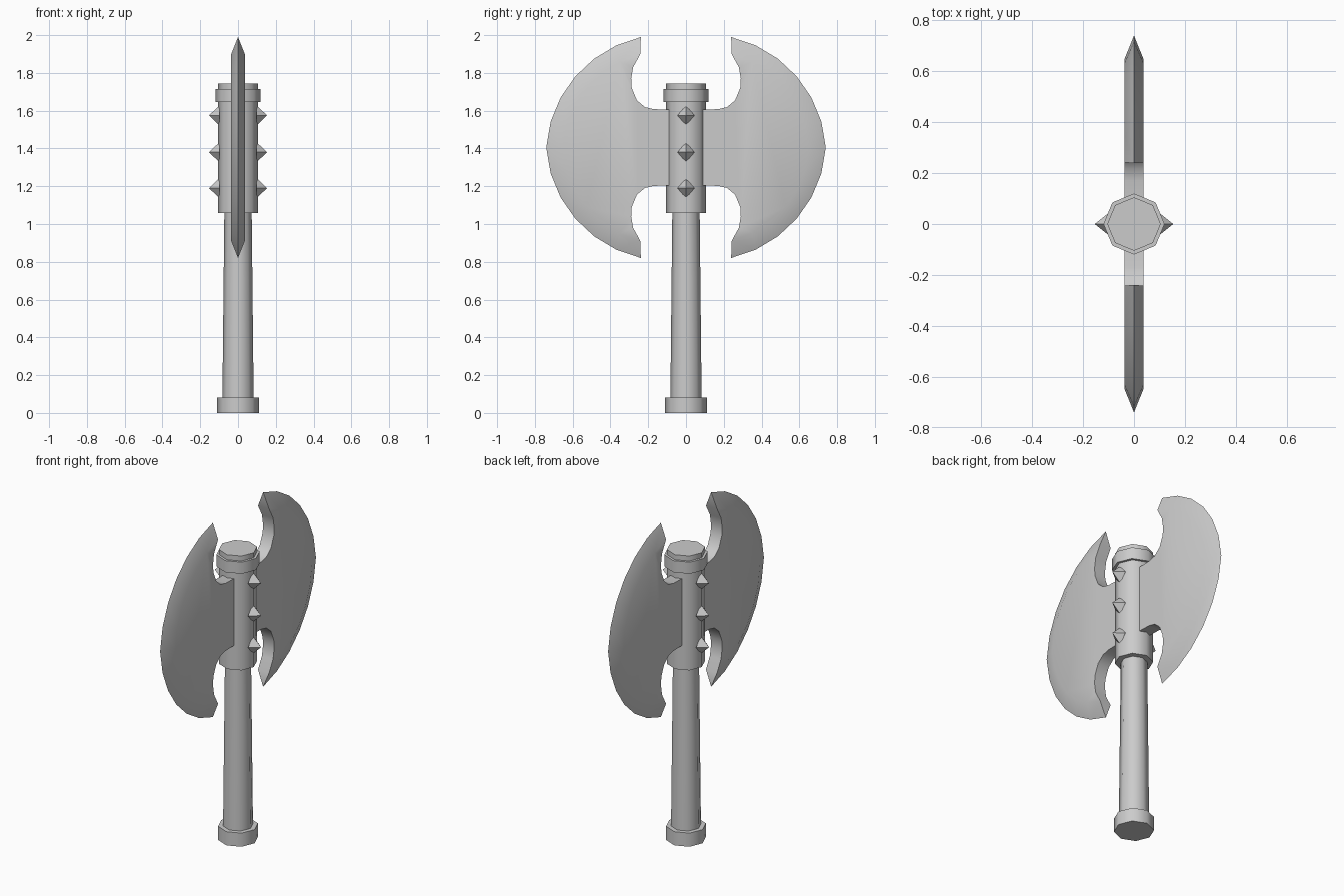
import bpy, bmesh, math
from mathutils import Matrix

cube = bpy.data.objects.get("Cube")
if cube:
    bpy.data.objects.remove(cube, do_unlink=True)

GREY = (0.6, 0.6, 0.6, 1.0)
steel = bpy.data.materials.new("grey_steel")
steel.use_nodes = True
steel.diffuse_color = GREY
steel.node_tree.nodes["Principled BSDF"].inputs["Base Color"].default_value = GREY


def finish(name, bm, angle):
    """Turn a bmesh into a named object with smooth faces and sharp creases."""
    bmesh.ops.recalc_face_normals(bm, faces=bm.faces)
    mesh = bpy.data.meshes.new(name)
    bm.to_mesh(mesh)
    bm.free()
    mesh.materials.append(steel)
    obj = bpy.data.objects.new(name, mesh)
    bpy.context.collection.objects.link(obj)
    bpy.ops.object.select_all(action='DESELECT')
    obj.select_set(True)
    bpy.context.view_layer.objects.active = obj
    if angle:
        bpy.ops.object.shade_smooth_by_angle(angle=math.radians(angle))
    return obj


def octagon(name, z0, z1, r0, r1):
    """Eight-sided tapered cylinder standing on the z axis."""
    bm = bmesh.new()
    bmesh.ops.create_cone(bm, cap_ends=True, segments=8, radius1=r0, radius2=r1,
                          depth=z1 - z0, matrix=Matrix.Translation((0, 0, (z0 + z1) / 2)))
    return finish(name, bm, 50)


# Shaft and collars
octagon("pommel", 0.0, 0.082, 0.11, 0.11)
octagon("handle", 0.05, 1.1, 0.083, 0.072)
octagon("head_sleeve", 1.058, 1.745, 0.105, 0.105)
octagon("top_ring", 1.645, 1.715, 0.12, 0.12)

# Blades: flat cheeks with a bevelled strip running to a thin outer edge
MID_Z, ARC_Y, HALF, STEPS = 1.405, 0.142, 0.037, 6
# upper notch from the horn to the sleeve (y, height above blade middle)
NOTCH = [(0.28, 0.425), (0.29, 0.365), (0.287, 0.315),
         (0.26, 0.25), (0.217, 0.214), (0.17, 0.203), (0.06, 0.2)]


def arc(radius, dip, end):
    pts = []
    for i in range(-STEPS, STEPS + 1):
        a = end * i / STEPS
        r = radius - dip * abs(math.sin(2 * a))
        pts.append((ARC_Y + r * math.cos(a), r * math.sin(a)))
    return pts


def blade(name, side):
    bm = bmesh.new()

    def verts(pts, x):
        return [bm.verts.new((x, side * y, MID_Z + z)) for y, z in pts]

    edge = verts(arc(0.598, 0.016, math.radians(80.6)), 0)
    outline = arc(0.507, 0.01, math.radians(78.5))
    n = len(outline)
    outline += NOTCH + [(y, -z) for y, z in reversed(NOTCH)]
    cheeks = [verts(outline, x) for x in (-HALF, HALF)]
    for c in cheeks:
        bm.faces.new(c)
        for i in range(n - 1):
            bm.faces.new((c[i], c[i + 1], edge[i + 1], edge[i]))
    a, b = cheeks
    for i in range(n - 1, len(outline)):        # notch and root walls
        j = (i + 1) % len(outline)
        bm.faces.new((a[i], a[j], b[j], b[i]))
    for k in (0, n - 1):                        # horn ends
        bm.faces.new((a[k], b[k], edge[k]))
    finish(name, bm, 32)


blade("back_blade", 1)
blade("front_blade", -1)

# Three diamond studs on each side of the sleeve
for side, label in ((1, "left"), (-1, "right")):
    for row, z in (("lower", 1.19), ("middle", 1.38), ("upper", 1.575)):
        bm = bmesh.new()
        base = [bm.verts.new((side * 0.098, y, z + h))
                for y, h in ((0.045, 0), (0, 0.053), (-0.045, 0), (0, -0.053))]
        tip = bm.verts.new((side * 0.154, 0, z))
        bm.faces.new(base)
        for i in range(4):
            bm.faces.new((base[i], base[(i + 1) % 4], tip))
        finish(f"{label}_{row}_stud", bm, 0)
